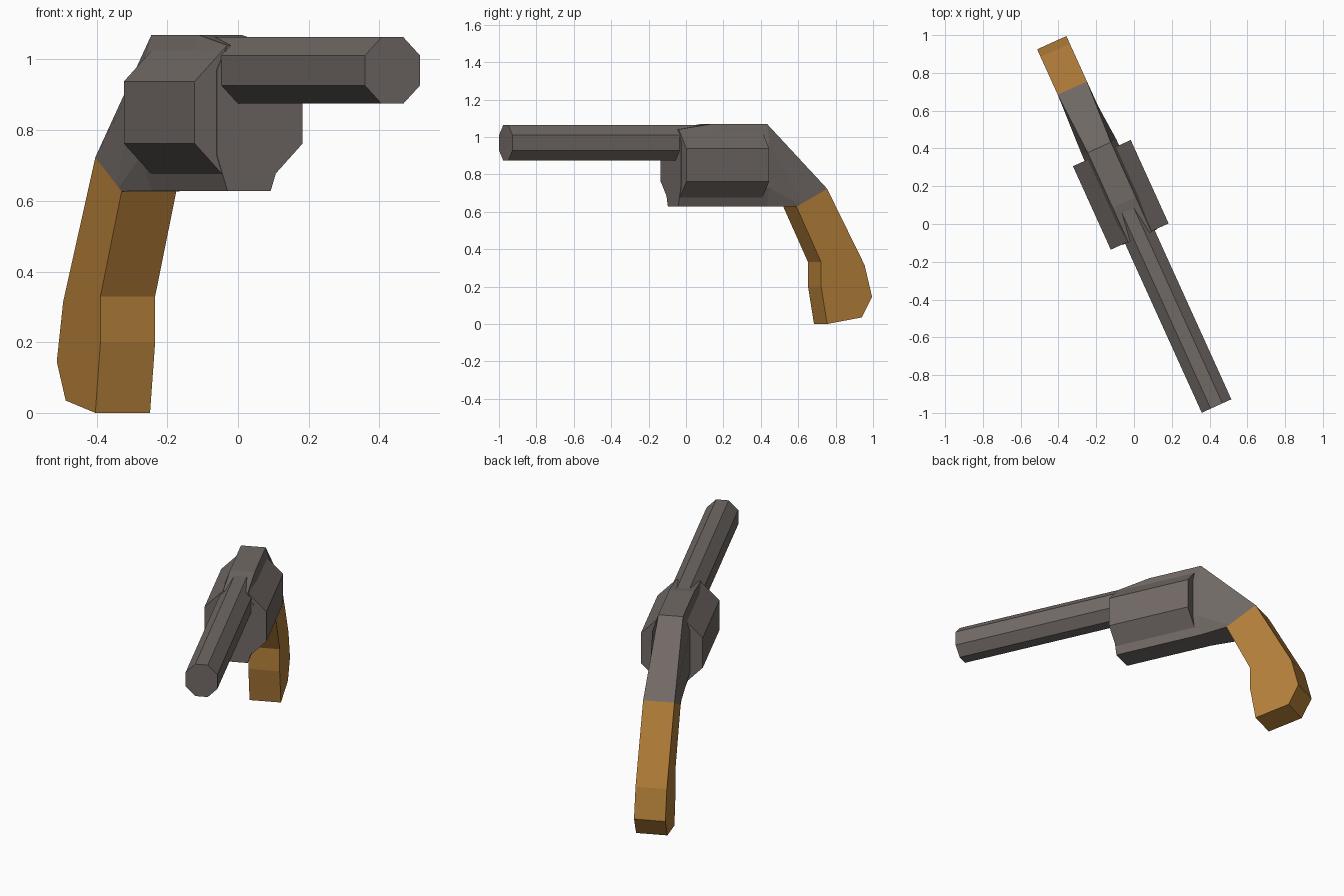
import bpy
import bmesh
import math
from mathutils import Matrix, Vector

cube = bpy.data.objects.get("Cube")
if cube:
    bpy.data.objects.remove(cube, do_unlink=True)

# The pistol is modelled pointing along -y, then turned about z
TURN = Matrix.Rotation(math.radians(24.4), 4, "Z")


def material(name, rgb):
    mat = bpy.data.materials.new(name)
    mat.use_nodes = True
    mat.diffuse_color = (*rgb, 1)
    mat.node_tree.nodes["Principled BSDF"].inputs["Base Color"].default_value = (*rgb, 1)
    return mat


def loft(name, rings, mat):
    """Skin a row of matching closed rings and cap both ends."""
    bm = bmesh.new()
    loops = [[bm.verts.new(TURN @ Vector(p)) for p in ring] for ring in rings]
    for a, b in zip(loops, loops[1:]):
        for i in range(len(a)):
            j = (i + 1) % len(a)
            bm.faces.new((a[i], a[j], b[j], b[i]))
    bm.faces.new(loops[0])
    bm.faces.new(loops[-1])
    bmesh.ops.recalc_face_normals(bm, faces=bm.faces)
    mesh = bpy.data.meshes.new(name)
    bm.to_mesh(mesh)
    bm.free()
    mesh.materials.append(mat)
    obj = bpy.data.objects.new(name, mesh)
    bpy.context.collection.objects.link(obj)
    return obj


def mirrored(half):
    """Close a ring from its +x half, listed top to bottom."""
    return half + [(-x, y, z) for x, y, z in reversed(half)]


def octagon(y, z, flat_x, half_x, flat_z, half_z):
    return mirrored([(flat_x, y, z + half_z), (half_x, y, z + flat_z),
                     (half_x, y, z - flat_z), (flat_x, y, z - half_z)])


steel = material("gunmetal grey", (0.165, 0.143, 0.131))
wood = material("brown wood", (0.46, 0.215, 0.042))

# Barrel
loft("barrel", [octagon(y, 0.969, 0.034, 0.086, 0.042, 0.094)
                for y in (-1.058, 0.12)], steel)

# Cylinder
loft("cylinder", [octagon(y, 0.85, 0.07, 0.168, 0.0875, 0.187)
                  for y in (-0.073, 0.412)], steel)


# Frame, tapering back to the slanted top of the grip
def frame_ring(y, top):
    return mirrored([(0.067, y, top), (0.1, y, 0.97), (0.1, y, 0.73), (0.067, y, 0.628)])


GRIP_HALF = 0.085
back, front = Vector((GRIP_HALF, 0.79, 0.723)), Vector((GRIP_HALF, 0.61, 0.627))
joint = mirrored([tuple(front.lerp(back, t)) for t in (1, 0.2, 0.1, 0)])
loft("frame", [frame_ring(-0.076, 1.04), frame_ring(0.125, 1.07),
               frame_ring(0.445, 1.07), joint], steel)

# Grip
profile = [(0.61, 0.627), (0.755, 0.33), (0.755, 0.2), (0.79, 0),
           (0.993, 0.035), (1.054, 0.145), (1.01, 0.315), (0.79, 0.723)]
loft("grip", [[(x, y, z) for y, z in profile] for x in (-GRIP_HALF, GRIP_HALF)], wood)
